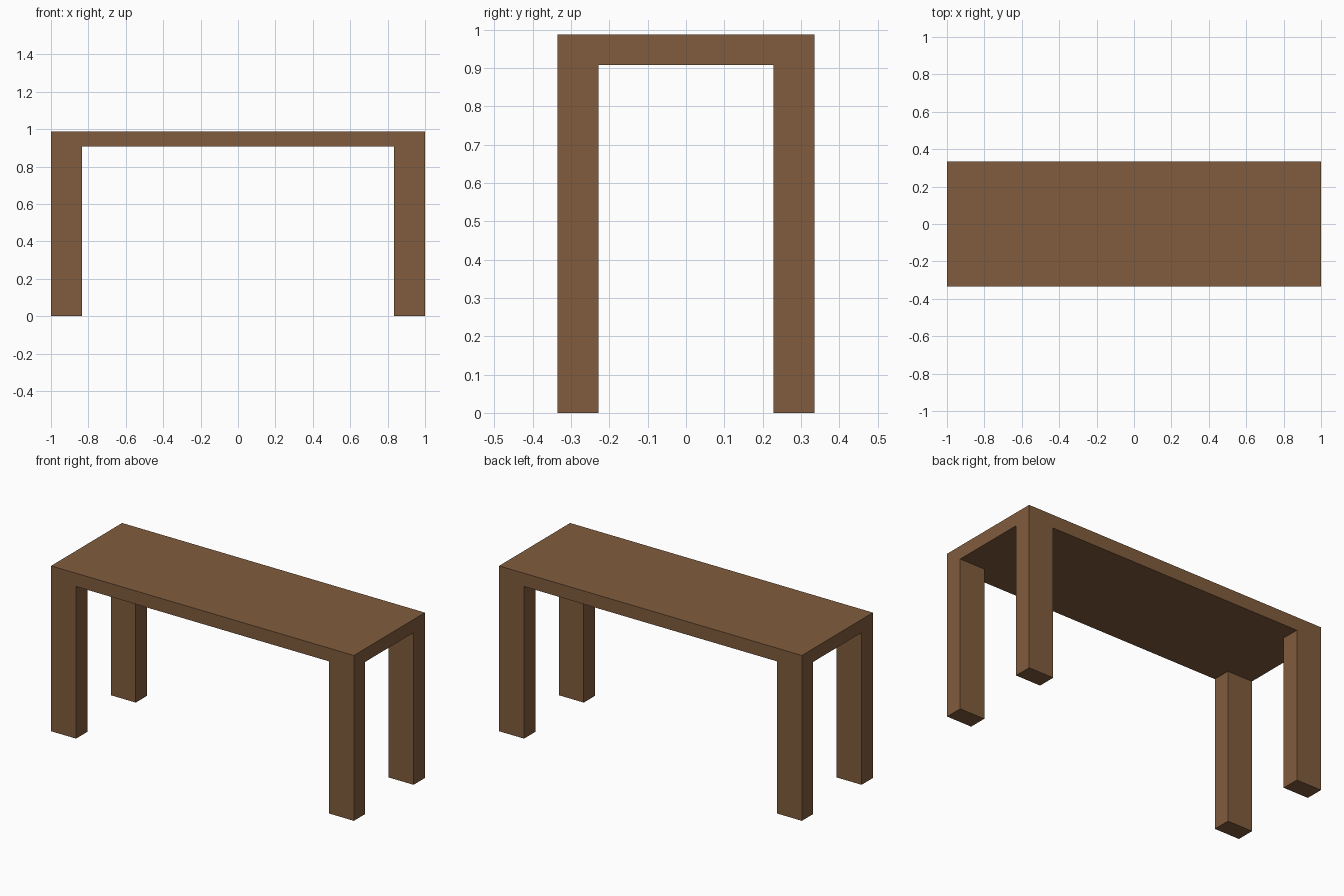
import bpy
import bmesh
from mathutils import Matrix, Vector

if "Cube" in bpy.data.objects:
    bpy.data.objects.remove(bpy.data.objects["Cube"])

HALF_X, HALF_Y = 1.0, 0.335        # half footprint of the table
INNER_X, INNER_Y = 0.835, 0.228    # inner faces of the legs
TOP_Z, UNDER_Z = 0.987, 0.908      # tabletop upper and lower surfaces

bm = bmesh.new()

# Tabletop slab
size = Vector((2 * HALF_X, 2 * HALF_Y, TOP_Z - UNDER_Z))
place = Matrix.Translation((0, 0, (TOP_Z + UNDER_Z) / 2)) @ Matrix.Diagonal(size).to_4x4()
bmesh.ops.create_cube(bm, size=1, matrix=place)

# Loop cuts that outline the four corner legs
for axis, offset in (((1, 0, 0), INNER_X), ((0, 1, 0), INNER_Y)):
    normal = Vector(axis)
    for side in (-1, 1):
        geom = bm.verts[:] + bm.edges[:] + bm.faces[:]
        bmesh.ops.bisect_plane(bm, geom=geom, plane_co=normal * offset * side, plane_no=normal)

# Legs: extrude the corner faces of the underside to the floor
bm.normal_update()
corners = []
for face in bm.faces:
    c = face.calc_center_median()
    if face.normal.z < -0.9 and abs(c.x) > INNER_X and abs(c.y) > INNER_Y:
        corners.append(face)
for face in corners:
    foot = bmesh.ops.extrude_discrete_faces(bm, faces=[face])["faces"][0]
    for v in foot.verts:
        v.co.z = 0

bmesh.ops.recalc_face_normals(bm, faces=bm.faces[:])

mesh = bpy.data.meshes.new("table")
bm.to_mesh(mesh)
bm.free()
table = bpy.data.objects.new("table", mesh)
bpy.context.collection.objects.link(table)

# Brown wood
wood = bpy.data.materials.new("brown_wood")
wood.diffuse_color = (0.216, 0.107, 0.047, 1)
wood.use_nodes = True
wood.node_tree.nodes["Principled BSDF"].inputs["Base Color"].default_value = wood.diffuse_color
mesh.materials.append(wood)
